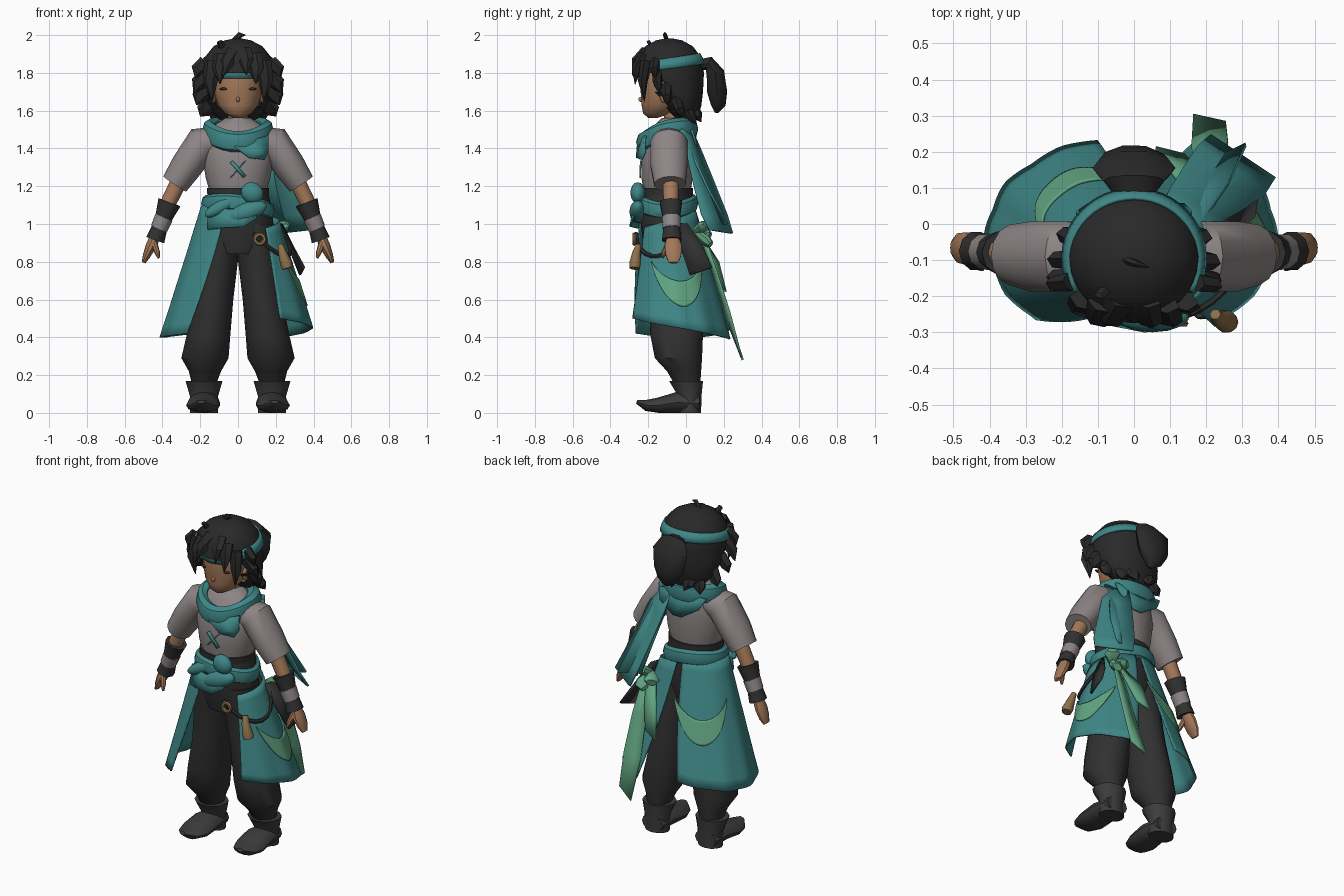
import bpy, bmesh
from math import sin, cos, pi, radians, sqrt
from mathutils import Vector

cube = bpy.data.objects.get("Cube")
if cube:
    bpy.data.objects.remove(cube)


def material(name, r, g, b):
    m = bpy.data.materials.new(name)
    m.use_nodes = True
    m.diffuse_color = (r, g, b, 1)
    m.node_tree.nodes["Principled BSDF"].inputs["Base Color"].default_value = (r, g, b, 1)
    return m


HAIR = material("black hair", .022, .022, .023)
CLOTH = material("black cloth", .03, .03, .031)
BOOT = material("dark leather", .045, .045, .046)
TEAL = material("teal cloth", .05, .24, .24)
GREEN = material("light green cloth", .12, .37, .22)
SHIRT = material("grey linen", .27, .235, .235)
SKIN = material("brown skin", .37, .19, .10)
WOOD = material("tan wood", .26, .16, .07)
X, Y, Z = Vector((1, 0, 0)), Vector((0, 1, 0)), Vector((0, 0, 1))
SIDES = (("left", 1), ("right", -1))


def finish(bm, name, mat, angle=40, thick=0):
    bmesh.ops.recalc_face_normals(bm, faces=bm.faces)
    mesh = bpy.data.meshes.new(name)
    bm.to_mesh(mesh)
    bm.free()
    mesh.materials.append(mat)
    mesh.shade_smooth()
    mesh.set_sharp_from_angle(angle=radians(angle))
    ob = bpy.data.objects.new(name, mesh)
    bpy.context.collection.objects.link(ob)
    if thick:
        mod = ob.modifiers.new("thickness", "SOLIDIFY")
        mod.thickness, mod.offset = thick, 0
    return ob


def loft(name, mat, sections, n=16, side=1, up=Y, flat=False, closed=False, cut=None):
    """Skin elliptical sections (x, y, z, radius a, radius b) along a path."""
    bm = bmesh.new()
    centres = [Vector((s[0] * side, s[1], s[2])) for s in sections]
    count, loops = len(centres), []
    for i, (c, s) in enumerate(zip(centres, sections)):
        after = centres[(i + 1) % count] if closed else centres[min(i + 1, count - 1)]
        before = centres[i - 1] if closed else centres[max(i - 1, 0)]
        t = Z if flat else (after - before).normalized()
        a = up.cross(t).normalized()
        b = t.cross(a)
        loops.append([bm.verts.new(c + a * s[3] * cos(2 * pi * k / n) + b * s[4] * sin(2 * pi * k / n))
                      for k in range(n)])
    pairs = list(zip(loops, loops[1:])) + ([(loops[-1], loops[0])] if closed else [])
    for p, q in pairs:
        for k in range(n):
            j = (k + 1) % n
            bm.faces.new((p[k], p[j], q[j], q[k]))
    if not closed:
        bm.faces.new(loops[0])
        bm.faces.new(loops[-1])
    if cut:
        gone = [f for f in bm.faces if cut(f.calc_center_median())]
        bmesh.ops.delete(bm, geom=gone, context="FACES")
    return finish(bm, name, mat)


def sheet(name, mat, f, nu, nv=1, thick=.01, angle=30):
    """Cloth surface from a function of u and v."""
    bm = bmesh.new()
    g = [[bm.verts.new(f(i / nu, j / nv)) for j in range(nv + 1)] for i in range(nu + 1)]
    for i in range(nu):
        for j in range(nv):
            bm.faces.new((g[i][j], g[i + 1][j], g[i + 1][j + 1], g[i][j + 1]))
    return finish(bm, name, mat, angle, thick)


def ribbon(name, mat, pts, thick=.012):
    """Strip through points (x, y, z, half-width x, y, z)."""
    def f(u, v):
        p = pts[round(u * (len(pts) - 1))]
        return Vector(p[:3]) + Vector(p[3:]) * (2 * v - 1)
    return sheet(name, mat, f, len(pts) - 1, 2, thick)


def blob(name, mat, loc, size, turn=0):
    bm = bmesh.new()
    bmesh.ops.create_uvsphere(bm, u_segments=14, v_segments=8, radius=1)
    ob = finish(bm, name, mat)
    ob.location, ob.scale, ob.rotation_euler = loc, size, (0, turn, 0)
    return ob


# Legs, boots, arms and hands, one pass per side
for tag, s in SIDES:
    loft(tag + "_trouser_leg", CLOTH, [
        (.09, -.09, 1.0, .10, .13), (.10, -.08, .85, .105, .13), (.13, -.06, .6, .105, .13),
        (.155, -.05, .42, .115, .14), (.175, -.04, .29, .125, .125), (.175, -.01, .22, .085, .09),
        (.18, .01, .14, .06, .065)], 16, s, flat=True)
    loft(tag + "_boot_shaft", BOOT, [
        (.18, .02, 0, .075, .06), (.18, .02, .09, .075, .062), (.18, 0, .17, .098, .09)], 12, s, flat=True)
    loft(tag + "_boot_foot", BOOT, [
        (.18, .07, .05, .07, .05), (.18, -.05, .055, .085, .055), (.185, -.15, .04, .09, .04),
        (.19, -.21, .04, .07, .03), (.195, -.26, .058, .02, .01)], 12, s, up=Z)
    loft(tag + "_sleeve", SHIRT, [
        (.08, -.09, 1.45, .07, .09), (.19, -.09, 1.425, .095, .1), (.27, -.09, 1.31, .085, .1),
        (.335, -.085, 1.212, .073, .085)], 14, s)
    loft(tag + "_forearm", SKIN, [
        (.29, -.08, 1.27, .045, .045), (.36, -.08, 1.13, .042, .042), (.44, -.075, .93, .03, .035)], 10, s)
    loft(tag + "_bracer", CLOTH, [
        (.363, -.08, 1.115, .062, .062), (.395, -.078, 1.03, .045, .048), (.415, -.076, .98, .042, .045),
        (.438, -.075, .915, .05, .055)], 10, s)
    loft(tag + "_bracer_wrap", SHIRT, [
        (.392, -.078, 1.035, .049, .052), (.418, -.076, .975, .046, .049)], 10, s)
    loft(tag + "_hand", SKIN, [
        (.44, -.07, .93, .028, .033), (.462, -.068, .88, .028, .047), (.485, -.066, .83, .02, .042),
        (.5, -.066, .795, .01, .025)], 10, s)
    loft(tag + "_thumb", SKIN, [
        (.445, -.09, .9, .018, .018), (.428, -.115, .85, .015, .015), (.42, -.125, .82, .006, .006)], 8, s)
    blob(tag + "_ear", SKIN, (s * .13, -.11, 1.68), (.015, .03, .04))
    blob(tag + "_eye", CLOTH, (s * .075, -.219, 1.715), (.024, .01, .007))

# Torso and hips
loft("trouser_hips", CLOTH, [
    (0, -.09, .84, .14, .12), (0, -.09, .92, .19, .14), (0, -.1, 1.05, .185, .145), (0, -.1, 1.19, .155, .13)],
    20, flat=True)
loft("shirt_body", SHIRT, [
    (0, -.1, 1.17, .15, .125), (0, -.1, 1.24, .17, .135), (0, -.1, 1.36, .19, .135), (0, -.09, 1.45, .19, .12),
    (0, -.08, 1.52, .13, .09), (0, -.07, 1.56, .07, .06)], 20, flat=True)
loft("waist_strap", CLOTH, [(0, -.1, 1.15, .162, .135), (0, -.1, 1.19, .165, .138)], 20, flat=True)
for tag, s in SIDES:
    ribbon(tag + "_shirt_lace", TEAL, [
        (s * -.035, -.24, 1.33, .008, 0, .006), (s * .035, -.243, 1.25, .008, 0, .006)], .008)

# Neck and face
loft("neck", SKIN, [(0, -.06, 1.48, .055, .05), (0, -.07, 1.62, .05, .05)], 12, flat=True)
loft("face", SKIN, [
    (0, -.175, 1.562, .025, .025), (0, -.155, 1.585, .07, .072), (0, -.13, 1.63, .108, .105),
    (0, -.12, 1.7, .127, .12), (0, -.115, 1.77, .132, .132), (0, -.11, 1.84, .12, .12)], 20, flat=True)
blob("nose", SKIN, (0, -.237, 1.66), (.01, .015, .014))

# Hair: cap with a face opening, tufts and ponytail
loft("hair_cap", HAIR, [
    (0, .0, 1.55, .10, .05), (0, -.02, 1.62, .165, .1), (0, -.06, 1.7, .185, .15), (0, -.09, 1.8, .19, .185),
    (0, -.09, 1.88, .178, .172), (0, -.09, 1.94, .13, .127), (0, -.09, 1.972, .07, .07), (0, -.09, 1.982, .02, .02)],
    24, flat=True, cut=lambda c: c.y < -.13 and c.z < 1.77)


def tuft(name, root, tip, r):
    root, tip = Vector(root), Vector(tip)
    mid = (root + tip) / 2
    mid += (mid - Vector((0, -.09, 1.76))).normalized() * .02
    loft(name, HAIR, [(*root, r, r * .6), (*mid, r * .8, r * .5), (*tip, .002, .002)], 6, up=Vector((.2, .95, .1)))


TUFTS = [((.15, -.15, 1.8), (.235, -.14, 1.69), .05), ((.16, -.1, 1.72), (.22, -.1, 1.63), .05),
         ((.14, -.05, 1.65), (.2, -.02, 1.57), .05), ((.09, 0, 1.62), (.13, .05, 1.53), .05),
         ((.17, -.16, 1.85), (.225, -.16, 1.77), .045), ((.13, -.21, 1.86), (.135, -.22, 1.65), .05),
         ((.08, -.22, 1.89), (.095, -.27, 1.74), .05), ((.06, .02, 1.64), (.04, .08, 1.54), .05)]
for tag, s in SIDES:
    for i, (a, b, r) in enumerate(TUFTS):
        tuft(f"{tag}_hair_tuft_{i + 1}", (a[0] * s, *a[1:]), (b[0] * s, *b[1:]), r)
tuft("fringe_left", (.03, -.21, 1.91), (.045, -.285, 1.79), .05)
tuft("fringe_right", (-.03, -.21, 1.91), (-.08, -.28, 1.78), .05)
tuft("crown_tuft", (-.02, -.1, 1.965), (.04, -.12, 2.0), .02)
tuft("front_crown_tuft", (-.08, -.18, 1.93), (-.1, -.2, 1.97), .02)
loft("ponytail", HAIR, [
    (0, .06, 1.84, .04, .03), (0, .12, 1.85, .085, .04), (0, .155, 1.8, .115, .05), (0, .165, 1.7, .1, .055),
    (.01, .17, 1.63, .06, .04), (.02, .16, 1.59, .01, .01)], 10, up=Vector((0, .9, .4)))


# Headband round the sides and back, with a piece showing on the forehead
def headband(u, v):
    a = radians(58 + 244 * u)
    z = 1.85 - .025 * cos(a) + (v - .5) * .055
    k = sqrt(1 - ((z - 1.8) / .18) ** 2)
    return Vector(((.19 * k + .008) * sin(a), -.09 - (.185 * k + .008) * cos(a), z))


sheet("headband", TEAL, headband, 30, 2)
ribbon("headband_front", TEAL, [(x, -.262 + abs(x) * .3, 1.8, 0, 0, .03) for x in (-.09, -.04, 0, .04, .09)])

# Scarf: draped ring, back fold and hanging tail
ring = []
for i in range(28):
    a = 2 * pi * i / 28
    ring.append((.15 * sin(a), -.095 - .125 * cos(a), 1.468 - .035 * cos(a) + .025 * sin(a) ** 2,
                 .04 + .005 * cos(3 * a), .058))
loft("scarf_ring", TEAL, ring, 8, up=Z, closed=True)
ribbon("scarf_back_fold", TEAL, [
    (0, .03, 1.5, .16, 0, 0), (.01, .052, 1.43, .13, 0, 0), (.02, .055, 1.36, .03, 0, 0)])
ribbon("scarf_front_fold", TEAL, [
    (.07, -.235, 1.44, .09, .02, .03), (.11, -.24, 1.38, .05, .02, .03), (.15, -.225, 1.36, .01, .01, .02)])
ribbon("scarf_tail", TEAL, [
    (.13, .0, 1.5, .06, -.03, 0), (.17, .05, 1.36, .075, -.04, 0), (.22, .1, 1.2, .085, -.055, 0),
    (.27, .15, 1.05, .095, -.065, 0), (.3, .185, .96, .09, -.06, .01)])
ribbon("scarf_tail_under", TEAL, [
    (.14, .02, 1.42, .05, -.01, 0), (.2, .11, 1.2, .06, 0, 0), (.25, .19, 1.0, .06, .03, 0)])


# Split skirt; the angle runs from the front towards the left
def skirt_point(deg, z, out=0):
    a, t = radians(deg), (1.1 - z) / .7
    pleat = 1 + .03 * t * abs((deg / 15) % 2 - 1)
    ry = .14 + (.18 if cos(a) > 0 else .14) * t
    return Vector(((.19 + .21 * t) * pleat * sin(a) + out * sin(a),
                   -.1 + .07 * t - ry * pleat * cos(a) - out * cos(a), z))


def skirt_panel(name, mat, start, end, top, hem, out=0):
    def f(u, v):
        a = start[0] + (start[1] - start[0]) * v
        b = end[0] + (end[1] - end[0]) * v
        return skirt_point(a + (b - a) * u, top(u) + (hem(u) - top(u)) * v, out)
    return sheet(name, mat, f, 36, 12, .008)


def crescent(name, mid, low):
    def edge(sign):
        return lambda u: low + .17 * (2 * u - 1) ** 2 + sign * .065 * (1 - (2 * u - 1) ** 2) + sign * .002
    skirt_panel(name, GREEN, (mid - 38, mid - 38), (mid + 38, mid + 38), edge(1), edge(-1), .008)


skirt_panel("right_skirt", TEAL, (-18, -43), (-178, -165), lambda u: 1.1,
            lambda u: .42 - .03 * sin(pi * u) + .02 * u)
skirt_panel("left_skirt", TEAL, (40, 36), (172, 155), lambda u: .98 + .1 * u, lambda u: .5 - .11 * u)
crescent("left_skirt_crescent", 98, .63)
crescent("right_skirt_crescent", -142, .72)

# Waist sash with knot and front drape
sash = []
for i in range(28):
    a = 2 * pi * i / 28
    sash.append((.17 * sin(a), -.1 - .14 * cos(a), 1.1 - .02 * sin(a) + .012 * cos(2 * a), .025, .045))
loft("waist_sash", TEAL, sash, 8, up=Z, closed=True)
blob("sash_knot", TEAL, (.075, -.255, 1.165), (.062, .04, .055), .5)
blob("sash_lobe", TEAL, (.05, -.255, 1.065), (.11, .045, .05), -.35)
blob("sash_side_lobe", TEAL, (-.09, -.23, 1.09), (.1, .035, .035), -.5)
ribbon("sash_drape", TEAL, [
    (-.16, -.22, 1.03, 0, .01, .06), (-.07, -.265, 1.03, 0, .01, .05), (.03, -.285, 1.03, 0, .01, .045),
    (.1, -.275, 1.06, 0, .01, .03)])

# Hip bow, tails and belt ornaments on the left
for i, (dx, dy, dz) in enumerate([(.05, .06, .04), (-.05, .07, -.02), (.03, .08, -.07)]):
    loft(f"bow_loop_{i + 1}", GREEN, [
        (.2, .05, .96, .02, .02), (.2 + dx * .7, .05 + dy * .7, .96 + dz * .7, .03, .045),
        (.2 + dx, .05 + dy, .96 + dz, .02, .03)], 8, up=Vector((1, 0, .3)))
ribbon("bow_long_tail", GREEN, [
    (.2, .08, .95, .025, .01, 0), (.21, .15, .75, .04, .01, 0), (.21, .22, .52, .05, .01, .01),
    (.21, .29, .31, .045, -.01, .03)])
ribbon("bow_short_tail", GREEN, [
    (.18, .08, .95, .025, .01, 0), (.13, .16, .8, .045, -.01, 0), (.1, .2, .66, .04, -.01, .02)])
ribbon("black_hip_cloth", CLOTH, [
    (.22, -.02, 1.0, .01, .03, 0), (.28, .03, .88, .01, .06, 0), (.34, .08, .75, .01, .06, .02)])
loft("belt_cord", CLOTH, [
    (*skirt_point(a, .83 + .0006 * (a - 65) ** 2 / 10, .012), .01, .012) for a in range(20, 111, 10)], 6, up=Z)
hoop = [(.115 + .025 * cos(a * pi / 8), -.275, .92 + .025 * sin(a * pi / 8), .011, .011) for a in range(16)]
loft("belt_hoop", WOOD, hoop, 6, closed=True)
loft("belt_flask", WOOD, [
    (.225, -.25, .89, .015, .015), (.235, -.262, .85, .022, .022), (.255, -.27, .79, .032, .032),
    (.262, -.272, .765, .028, .028)], 10)
